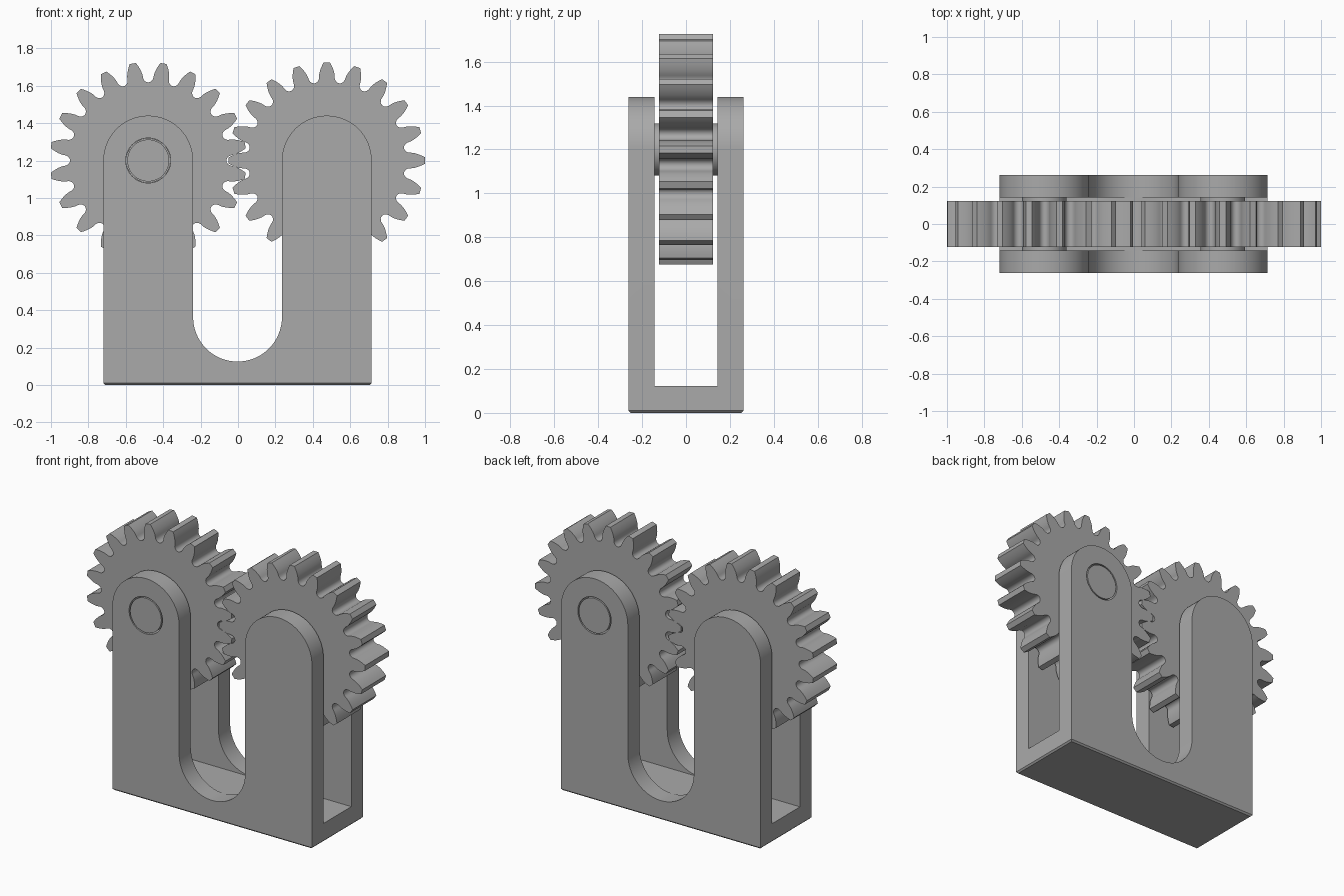
import bpy, bmesh, math
from math import sin, cos, tan, acos, pi, radians

if "Cube" in bpy.data.objects:
    bpy.data.objects.remove(bpy.data.objects["Cube"], do_unlink=True)

SHIFT = -0.0025          # keeps the two gears centred as a pair
CX, CZ = 0.4775, 1.2     # gear axle position
ARM = 0.24               # arm rounding radius
SLOT = CX - ARM          # slot half width
FRONT, INNER = 0.262, 0.143
GEAR_Y = 0.122
TEETH = 20

grey = bpy.data.materials.new("plain grey")
grey.use_nodes = True
colour = (0.4, 0.4, 0.4, 1)
grey.diffuse_color = colour
grey.node_tree.nodes["Principled BSDF"].inputs["Base Color"].default_value = colour


def arc(cx, cz, r, a0, a1, n=32):
    return [(cx + r * cos(radians(a0 + (a1 - a0) * i / n)),
             cz + r * sin(radians(a0 + (a1 - a0) * i / n))) for i in range(n + 1)]


def prism(name, outline, y0, y1, chamfer=0):
    """Extrude an x/z outline along y."""
    bm = bmesh.new()
    face = bm.faces.new([bm.verts.new((x + SHIFT, y0, z)) for x, z in outline])
    ext = bmesh.ops.extrude_face_region(bm, geom=[face])
    moved = [v for v in ext["geom"] if isinstance(v, bmesh.types.BMVert)]
    bmesh.ops.translate(bm, verts=moved, vec=(0, y1 - y0, 0))
    if chamfer:
        edges = [e for e in bm.edges if all(abs(v.co.z) < 1e-5 for v in e.verts)]
        bmesh.ops.bevel(bm, geom=edges, offset=chamfer, segments=1, affect='EDGES')
    bmesh.ops.recalc_face_normals(bm, faces=bm.faces)
    mesh = bpy.data.meshes.new(name)
    bm.to_mesh(mesh)
    bm.free()
    mesh.materials.append(grey)
    ob = bpy.data.objects.new(name, mesh)
    bpy.context.collection.objects.link(ob)
    return ob


def smooth(ob):
    bpy.ops.object.select_all(action='DESELECT')
    ob.select_set(True)
    bpy.context.view_layer.objects.active = ob
    bpy.ops.object.shade_smooth_by_angle(angle=radians(30))


def cut(ob, cutter):
    mod = ob.modifiers.new("cut", 'BOOLEAN')
    mod.operation, mod.solver, mod.object = 'DIFFERENCE', 'EXACT', cutter
    bpy.context.view_layer.objects.active = ob
    bpy.ops.object.modifier_apply(modifier=mod.name)
    bpy.data.objects.remove(cutter, do_unlink=True)


def gear_outline(cx, phase):
    """Involute teeth with round valleys."""
    pitch, module = CX, 2 * CX / TEETH
    base, tip, root = pitch * cos(radians(20)), pitch + module, pitch - 1.25 * module

    def half(r):
        a = acos(min(1, base / r))
        return pi / (2 * TEETH) + tan(radians(20)) - radians(20) - (tan(a) - a)

    radii = [base + (tip - base) * i / 6 for i in range(7)]
    tooth = [(r, -half(r)) for r in radii] + [(r, half(r)) for r in reversed(radii)]
    gap = pi / TEETH - half(base)
    for i in range(1, 10):
        t = pi * i / 10
        tooth.append((base - (base - root) * sin(t), pi / TEETH - gap * cos(t)))
    return [(cx + r * cos(a + phase + k * 2 * pi / TEETH),
             CZ + r * sin(a + phase + k * 2 * pi / TEETH))
            for k in range(TEETH) for r, a in tooth]


# Frame: two forked plates joined by a floor
edge = CX + ARM
outline = ([(-edge, 0), (edge, 0)] + arc(CX, CZ, ARM, 0, 180)
           + arc(0, SLOT + 0.125, SLOT, 0, -180) + arc(-CX, CZ, ARM, 0, 180))
frame = prism("frame", outline, -FRONT, FRONT, chamfer=0.01)
cut(frame, prism("cavity", [(-1, 0.122), (1, 0.122), (1, 2), (-1, 2)], -INNER, INNER))

# Each gear has its axle end showing through one plate only
for side, name, phase, out in ((-1, "right", pi / TEETH, -1), (1, "left", 0, 1)):
    x = side * CX
    circle = lambda r: arc(x, CZ, r, 0, 360, 48)[:-1]
    cut(frame, prism("axle_hole", circle(0.12), out * 0.13, out * 0.3))
    smooth(prism(name + "_gear", gear_outline(x, phase), -GEAR_Y, GEAR_Y))
    smooth(prism(name + "_hub", circle(0.119), -INNER, INNER))
    smooth(prism(name + "_axle", circle(0.112), 0, out * FRONT))
smooth(frame)
